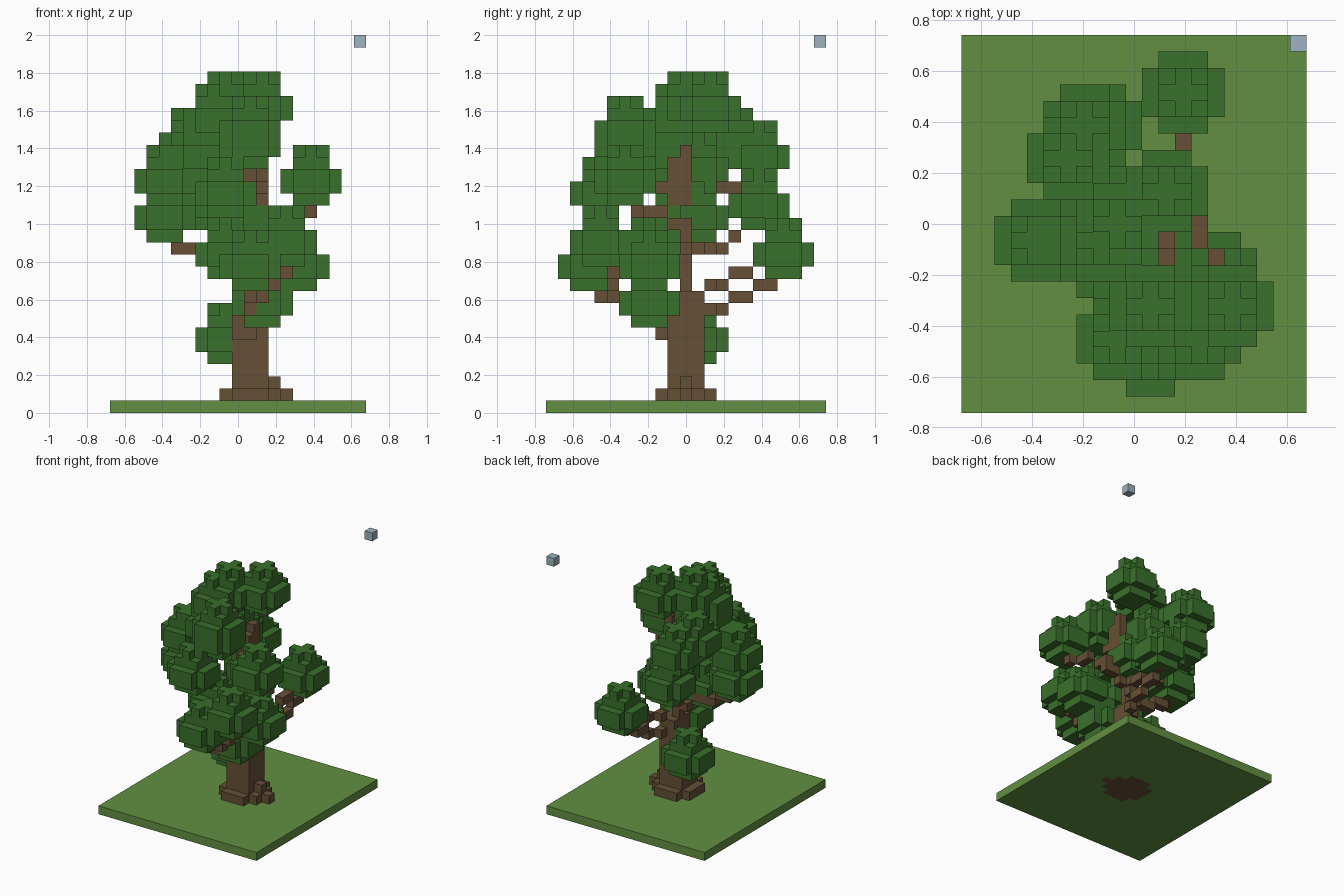
import bpy, bmesh
from mathutils import Vector

cube = bpy.data.objects.get("Cube")
if cube:
    bpy.data.objects.remove(cube, do_unlink=True)

NX, NY, NZ = 21, 23, 31
S = 2 / NZ


def material(name, rgb):
    m = bpy.data.materials.new(name)
    m.use_nodes = True
    m.diffuse_color = (*rgb, 1)
    node = next(n for n in m.node_tree.nodes if n.type == 'BSDF_PRINCIPLED')
    node.inputs["Base Color"].default_value = (*rgb, 1)
    node.inputs["Roughness"].default_value = 0.9
    return m


def box(x, y, z):
    """Cells in inclusive ranges."""
    return {(i, j, k) for i in range(x[0], x[1] + 1)
            for j in range(y[0], y[1] + 1) for k in range(z[0], z[1] + 1)}


def leaf_clump(cx, cy, base):
    """Rounded clump: square foot, two wide layers, square shoulder, cross cap."""
    cells = set()
    for layer in range(5):
        for dx in range(-2, 3):
            for dy in range(-2, 3):
                far, total = max(abs(dx), abs(dy)), abs(dx) + abs(dy)
                if layer in (1, 2):
                    keep = total <= 3
                elif layer == 4:
                    keep = total <= 1
                else:
                    keep = far <= 1
                if keep:
                    cells.add((cx + dx, cy + dy, base + layer))
    return cells


def branch(*points):
    """One-cell-thick limb through the given cells."""
    cells = set()
    for a, b in zip(points, points[1:]):
        a, b = Vector(a), Vector(b)
        n = int(max(abs(c) for c in b - a))
        for t in range(n + 1):
            cells.add(tuple(round(c) for c in a.lerp(b, t / n)))
    return cells


# Foliage clumps: centre column, centre row, lowest layer
clumps = [
    (9, 11, 23), (12, 13, 23), (8, 10, 22), (11, 6, 21), (11, 6, 20),
    (6, 15, 20), (7, 17, 19), (8, 17, 15), (4, 10, 17), (4, 10, 14),
    (9, 4, 16), (16, 6, 17), (14, 4, 12), (15, 8, 10), (11, 3, 10),
    (9, 8, 11), (12, 8, 7), (9, 12, 4), (13, 19, 11), (7, 10, 19),
    (11, 12, 14), (9, 12, 18),
]
leaves = set().union(*(leaf_clump(*c) for c in clumps))

# Trunk, roots and limbs
roots = box((9, 13), (10, 12), (0, 1)) | box((10, 12), (9, 13), (0, 1))
roots |= box((14, 14), (11, 11), (0, 1))
trunk = roots | box((10, 12), (10, 12), (2, 7)) | box((13, 13), (11, 11), (2, 2))
trunk |= box((10, 11), (9, 9), (6, 7)) | box((11, 12), (10, 12), (8, 9))
trunk |= box((11, 11), (11, 11), (10, 20)) | box((12, 12), (10, 11), (17, 20))
trunk |= {(12, 11, 21), (12, 9, 18), (11, 12, 13)}
trunk |= branch((12, 13, 8), (13, 14, 8), (13, 15, 9), (13, 16, 9),
                (13, 17, 10), (13, 18, 10), (13, 19, 11))
trunk |= branch((12, 12, 9), (12, 13, 10), (13, 14, 10), (13, 15, 11), (13, 16, 11))
trunk |= branch((11, 12, 13), (10, 13, 13), (9, 14, 13), (9, 15, 14), (8, 16, 15))
trunk |= branch((10, 11, 11), (8, 10, 12), (6, 10, 13), (5, 10, 13), (4, 10, 14))
trunk |= branch((11, 9, 7), (11, 6, 8), (11, 5, 9), (11, 4, 9), (11, 3, 10))
trunk |= branch((12, 10, 8), (12, 5, 9), (13, 5, 10), (14, 5, 11), (14, 4, 12))
trunk |= branch((12, 11, 13), (14, 11, 14), (14, 11, 15), (15, 8, 16), (16, 6, 17))
trunk |= branch((12, 11, 16), (9, 13, 17), (8, 15, 18), (7, 17, 19))
leaves -= trunk

ground = box((0, NX - 1), (0, NY - 1), (0, 0)) - trunk
floating = {(NX - 1, NY - 1, NZ - 1)}
occupied = leaves | trunk | ground | floating


def build(name, cells, mat):
    """Mesh of the exposed cell sides."""
    bm = bmesh.new()
    corners = {}

    def vert(p):
        if p not in corners:
            corners[p] = bm.verts.new(((p[0] - NX / 2) * S, (p[1] - NY / 2) * S, p[2] * S))
        return corners[p]

    for cell in sorted(cells):
        for axis in range(3):
            u, v = (axis + 1) % 3, (axis + 2) % 3
            for side in (0, 1):
                near = list(cell)
                near[axis] += 2 * side - 1
                if tuple(near) in occupied:
                    continue
                ring = []
                for a, b in ((0, 0), (1, 0), (1, 1), (0, 1)):
                    p = list(cell)
                    p[axis] += side
                    p[u] += a
                    p[v] += b
                    ring.append(vert(tuple(p)))
                bm.faces.new(ring if side else ring[::-1])
    mesh = bpy.data.meshes.new(name)
    bm.to_mesh(mesh)
    bm.free()
    mesh.materials.append(mat)
    bpy.context.collection.objects.link(bpy.data.objects.new(name, mesh))


build("foliage", leaves, material("leaf green", (0.042, 0.162, 0.025)))
build("trunk_and_branches", trunk, material("bark brown", (0.133, 0.080, 0.036)))
build("grass_base", ground, material("grass green", (0.120, 0.275, 0.053)))
build("floating_block", floating, material("pale blue grey", (0.337, 0.456, 0.527)))
